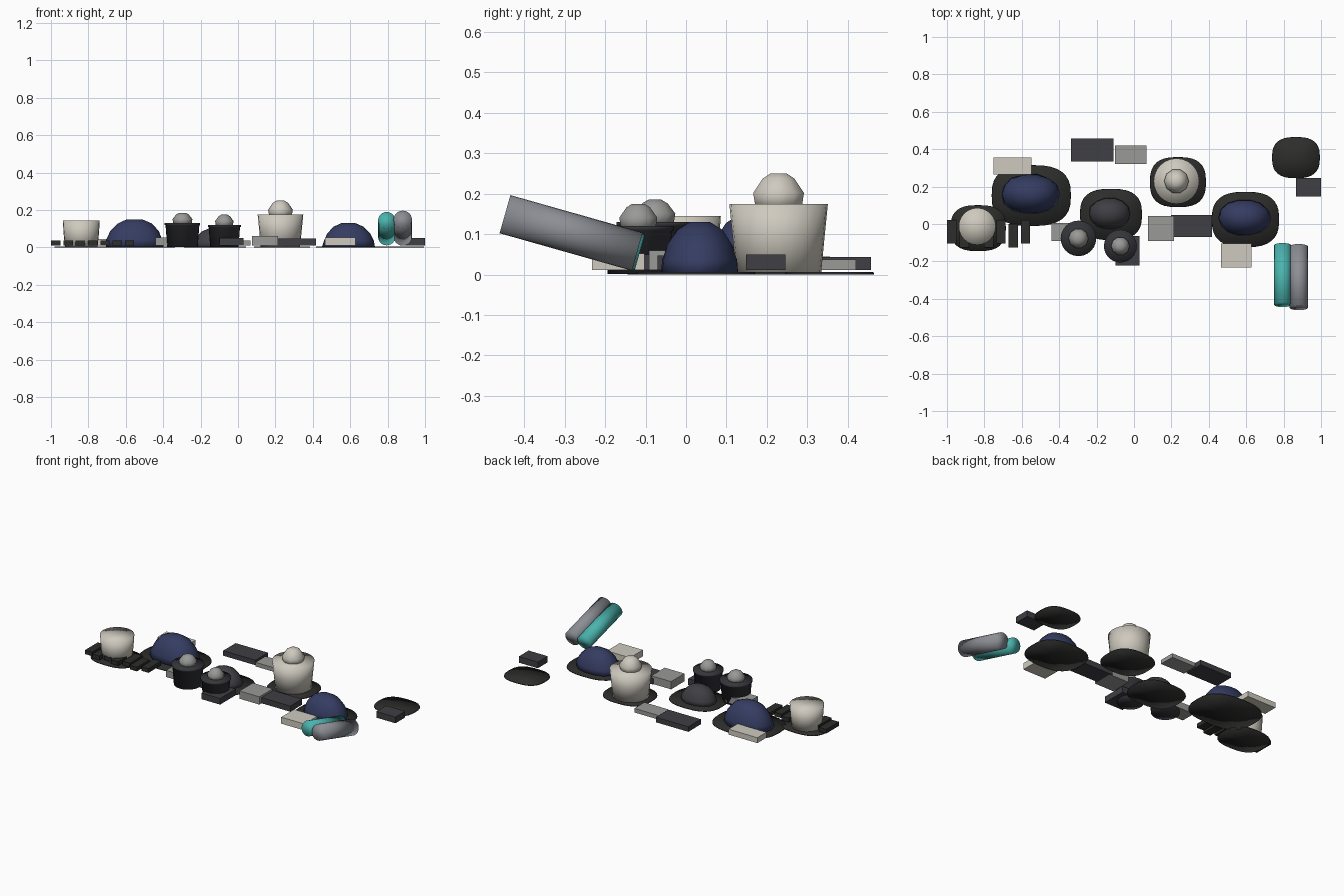
import bpy, bmesh, math, random
from mathutils import Matrix

if "Cube" in bpy.data.objects:
    bpy.data.objects.remove(bpy.data.objects["Cube"])

random.seed(4)


def material(name, r, g, b):
    m = bpy.data.materials.new(name)
    m.diffuse_color = (r, g, b, 1)
    m.use_nodes = True
    m.node_tree.nodes["Principled BSDF"].inputs["Base Color"].default_value = m.diffuse_color
    return m


BLACK = material("black", 0.026, 0.026, 0.025)
DARK = material("dark", 0.05, 0.05, 0.058)
POT = material("pot_dark", 0.035, 0.036, 0.042)
CREAM = material("cream", 0.62, 0.59, 0.52)
GREY = material("grey", 0.32, 0.32, 0.31)
SILVER = material("silver", 0.26, 0.27, 0.30)
NAVY = material("navy", 0.035, 0.045, 0.12)
TEAL = material("teal", 0.07, 0.45, 0.42)


def finish(bm, name, mat, smooth=True):
    bmesh.ops.recalc_face_normals(bm, faces=bm.faces)
    me = bpy.data.meshes.new(name)
    bm.to_mesh(me)
    bm.free()
    ob = bpy.data.objects.new(name, me)
    bpy.context.collection.objects.link(ob)
    me.materials.append(mat)
    for p in me.polygons:
        p.use_smooth = smooth
    return ob


def loft(name, x, y, rx, ry, profile, mat, segs=24, power=2.0, jitter=0.0):
    """Closed solid from (radius factor, z) rings, rounded-square when power > 2."""
    bm = bmesh.new()
    rings = []
    for f, z in profile:
        ring = []
        for i in range(segs):
            a = 2 * math.pi * i / segs
            c, s = math.cos(a), math.sin(a)
            k = f * (1 + random.uniform(-jitter, jitter))
            px = math.copysign(abs(c) ** (2 / power), c) * rx * k
            py = math.copysign(abs(s) ** (2 / power), s) * ry * k
            ring.append(bm.verts.new((x + px, y + py, z)))
        rings.append(ring)
    for a, b in zip(rings, rings[1:]):
        for i in range(segs):
            j = (i + 1) % segs
            bm.faces.new((a[i], a[j], b[j], b[i]))
    for ring, z in ((rings[0], profile[0][1]), (rings[-1], profile[-1][1])):
        mid = bm.verts.new((x, y, z))
        for i in range(segs):
            bm.faces.new((ring[i], ring[(i + 1) % segs], mid))
    return finish(bm, name, mat)


def box(name, x0, x1, y0, y1, z0, z1, mat):
    bm = bmesh.new()
    m = Matrix.Translation(((x0 + x1) / 2, (y0 + y1) / 2, (z0 + z1) / 2))
    m = m @ Matrix.Diagonal((x1 - x0, y1 - y0, z1 - z0, 1))
    bmesh.ops.create_cube(bm, size=1, matrix=m)
    return finish(bm, name, mat, False)


def heap(name, x, y, r, z, top, mat):
    h = top - z
    prof = [(0.9, z - 0.01), (1, z + 0.38 * h), (0.62, z + 0.84 * h), (0.32, top)]
    loft(name, x, y, r, r, prof, mat, segs=10)


# flat ground mats
for i, (x, y, rx, ry) in enumerate([
        (-0.833, -0.022, 0.148, 0.123), (-0.549, 0.152, 0.212, 0.163),
        (-0.123, 0.051, 0.166, 0.137), (0.235, 0.224, 0.15, 0.134),
        (0.596, 0.024, 0.18, 0.148), (0.866, 0.355, 0.128, 0.11)]):
    loft(f"ground_mat_{i + 1}", x, y, rx, ry, [(1, 0), (0.99, 0.006)], BLACK, 32, 2.7)

# soft sack domes
for name, x, y, rx, ry, h, mat in [
        ("large_sack", -0.553, 0.16, 0.157, 0.108, 0.15, NAVY),
        ("small_sack", 0.591, 0.034, 0.14, 0.098, 0.13, NAVY),
        ("dark_sack", -0.13, 0.056, 0.112, 0.085, 0.10, DARK)]:
    prof = [(1, 0.001), (0.95, 0.28 * h), (0.82, 0.58 * h), (0.58, 0.85 * h), (0.26, h)]
    loft(name, x, y, rx, ry, prof, mat, 14, 2.1, 0.025)

# cream baskets
loft("small_basket", -0.838, -0.013, 0.099, 0.099,
     [(0.88, 0.001), (0.95, 0.07), (1, 0.145)], CREAM)
loft("large_basket", 0.227, 0.229, 0.122, 0.122,
     [(0.86, 0.001), (0.93, 0.09), (1, 0.175)], CREAM)
heap("large_basket_heap", 0.227, 0.229, 0.066, 0.172, 0.25, CREAM)

# dark pots with lip and contents
for n, x, y, r, h in [(1, -0.297, -0.077, 0.095, 0.13), (2, -0.073, -0.118, 0.088, 0.12)]:
    loft(f"pot_{n}", x, y, r, r,
         [(0.86, 0.001), (0.95, h - 0.012), (1, h - 0.01), (1, h)], POT)
    heap(f"pot_heap_{n}", x, y, r * 0.56, h, h + 0.055, GREY)

# crates
for i, (x0, x1, y0, y1, top, mat) in enumerate([
        (-0.75, -0.547, 0.265, 0.356, 0.045, CREAM),
        (-0.337, -0.11, 0.333, 0.458, 0.043, DARK),
        (-0.102, 0.068, 0.32, 0.42, 0.037, GREY),
        (0.075, 0.214, -0.092, 0.042, 0.06, GREY),
        (0.198, 0.416, -0.07, 0.048, 0.047, DARK),
        (0.465, 0.627, -0.232, -0.103, 0.052, CREAM),
        (0.866, 1.0, 0.148, 0.246, 0.05, DARK),
        (-0.1, 0.03, -0.222, -0.065, 0.05, DARK),
        (-0.44, -0.28, -0.092, 0.005, 0.053, GREY)]):
    box(f"crate_{i + 1}", x0, x1, y0, y1, 0.011, top, mat)

# staggered row of small black blocks
for i in range(7):
    x, y = -0.974 + i * 0.0657, -0.041 - 0.022 * (i % 2)
    box(f"small_block_{i + 1}", x - 0.025, x + 0.025, y - 0.063, y + 0.063, 0.011, 0.037, BLACK)

# leaning rolls
for name, x, y, z, r, length, mat in [
        ("teal_roll", 0.795, -0.273, 0.1, 0.046, 0.33, TEAL),
        ("grey_roll", 0.881, -0.284, 0.103, 0.049, 0.34, SILVER)]:
    bm = bmesh.new()
    m = Matrix.Translation((x, y, z)) @ Matrix.Rotation(math.radians(90 - 15.8), 4, 'X')
    bmesh.ops.create_cone(bm, cap_ends=True, segments=24, radius1=r, radius2=r,
                          depth=length, matrix=m)
    finish(bm, name, mat)
